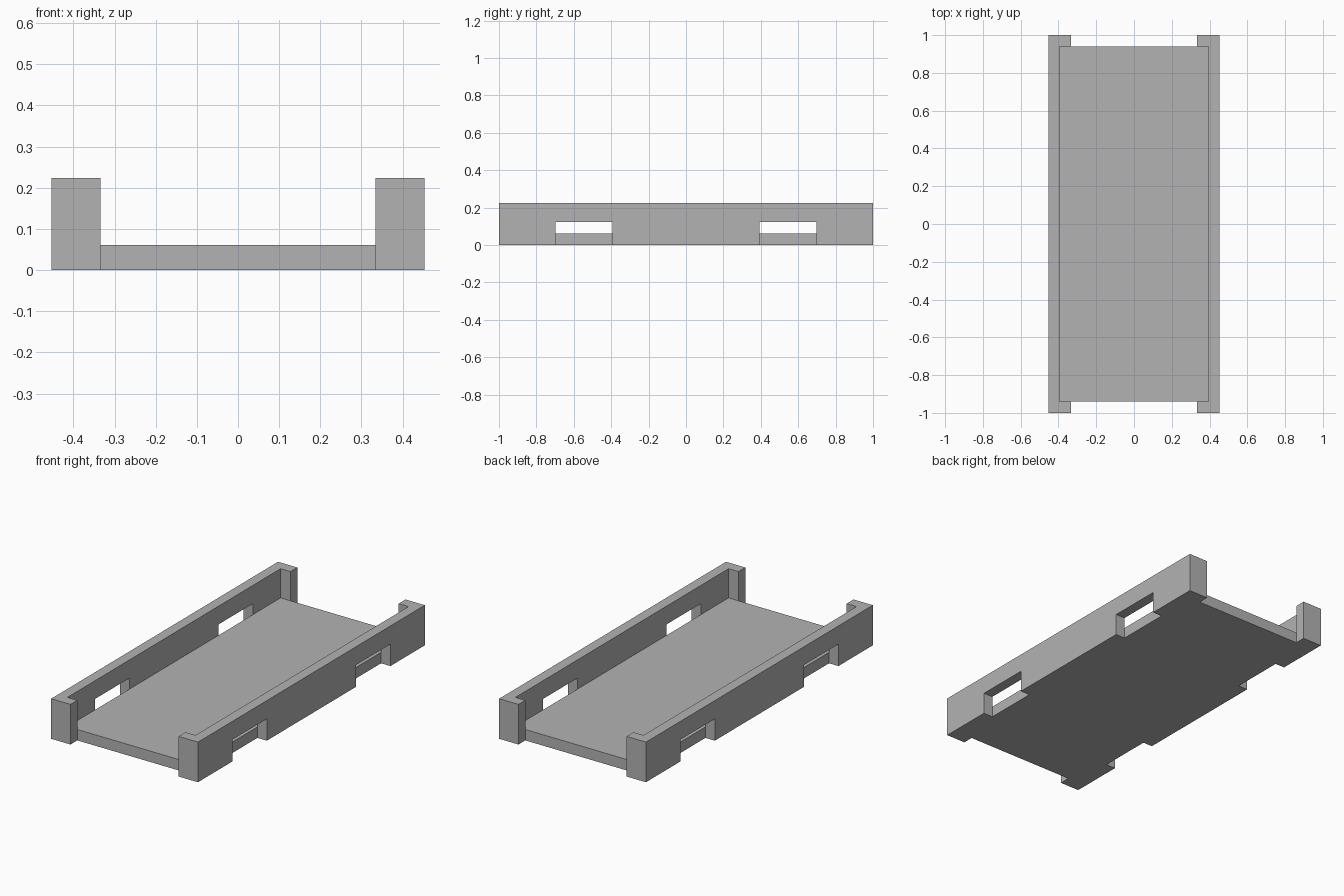
import bpy

cube = bpy.data.objects.get("Cube")
if cube:
    bpy.data.objects.remove(cube, do_unlink=True)

# Overall sizes
HALF_W, HALF_L, HEIGHT = 0.453, 1.0, 0.224
INNER_W, INNER_L = 0.395, 0.94     # inside faces of the rails and corner posts
MOUTH_W = 0.334                    # open ends between the corner posts
FLOOR, NOTCH_TOP = 0.061, 0.122
NOTCH_START, NOTCH_END = 0.393, 0.697
OVER = 0.1                         # cutter overshoot

grey = bpy.data.materials.new("light grey")
grey.use_nodes = True
grey.diffuse_color = (0.45, 0.45, 0.45, 1)
grey.node_tree.nodes["Principled BSDF"].inputs["Base Color"].default_value = grey.diffuse_color


def box(name, low, high):
    """Axis-aligned box between two corners."""
    bpy.ops.mesh.primitive_cube_add(size=1)
    obj = bpy.context.object
    obj.name = name
    for v in obj.data.vertices:
        v.co = [high[i] if v.co[i] > 0 else low[i] for i in range(3)]
    return obj


# Solid block the tray is carved from
tray = box("tray", (-HALF_W, -HALF_L, 0), (HALF_W, HALF_L, HEIGHT))
tray.data.materials.append(grey)

# Main recess, and the slot that opens both ends above the floor
top = HEIGHT + OVER
cutters = [
    box("recess_cutter", (-INNER_W, -INNER_L, FLOOR), (INNER_W, INNER_L, top)),
    box("end_slot_cutter", (-MOUTH_W, -HALF_L - OVER, FLOOR),
        (MOUTH_W, HALF_L + OVER, top)),
]
for side in (-1, 1):
    # Floor set back between the corner posts
    ys = sorted((side * INNER_L, side * (HALF_L + OVER)))
    cutters.append(box("floor_end_cutter", (-MOUTH_W, ys[0], -OVER), (MOUTH_W, ys[1], top)))
    # Two notches through each rail, open at the bottom
    xs = sorted((side * INNER_W, side * (HALF_W + OVER)))
    for end in (-1, 1):
        ns = sorted((end * NOTCH_START, end * NOTCH_END))
        cutters.append(box("rail_notch_cutter", (xs[0], ns[0], -OVER), (xs[1], ns[1], NOTCH_TOP)))

for cutter in cutters:
    cutter.hide_render = True
    cutter.hide_set(True)
    cutter.display_type = 'WIRE'
    mod = tray.modifiers.new(cutter.name, 'BOOLEAN')
    mod.operation = 'DIFFERENCE'
    mod.solver = 'EXACT'
    mod.object = cutter

# Bake the cuts and discard the helpers
bpy.context.view_layer.objects.active = tray
for mod in list(tray.modifiers):
    bpy.ops.object.modifier_apply(modifier=mod.name)
for cutter in cutters:
    bpy.data.objects.remove(cutter, do_unlink=True)
